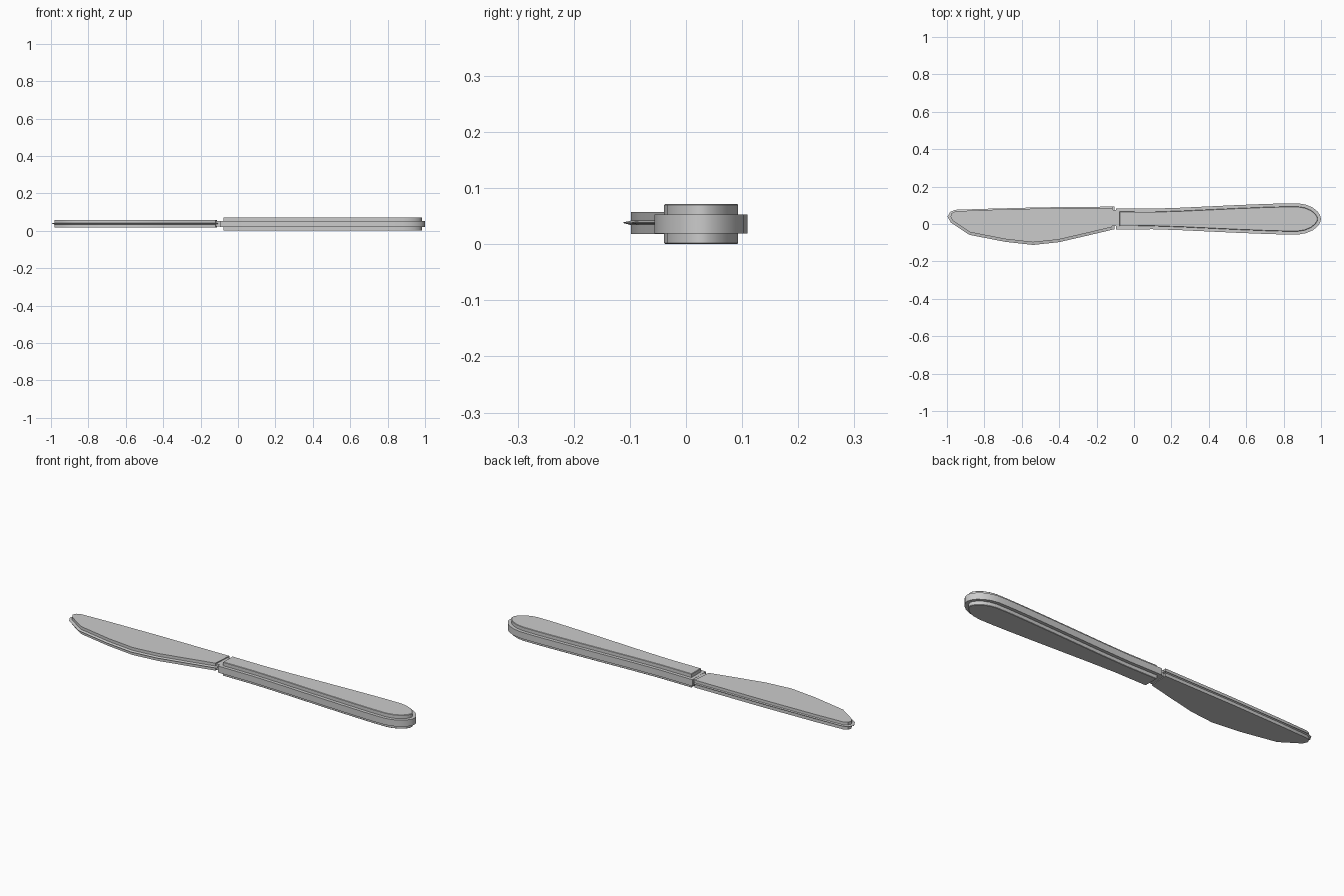
import bpy, bmesh
from mathutils import Vector

if "Cube" in bpy.data.objects:
    bpy.data.objects.remove(bpy.data.objects["Cube"])


def inset_loop(pts, amounts):
    # pts run counter-clockwise; move every point inward by its own amount
    out, n = [], len(pts)
    for i, p in enumerate(pts):
        p = Vector(p)
        a = (p - Vector(pts[i - 1])).normalized()
        b = (Vector(pts[(i + 1) % n]) - p).normalized()
        na, nb = Vector((-a.y, a.x)), Vector((-b.y, b.x))
        m = (na + nb).normalized()
        out.append(p + m * (amounts[i] / max(m.dot(na), 0.6)))
    return out


def stepped_slab(name, outline, amounts, levels, angle=0.6):
    # levels: (inset factor, z) from the underside to the top
    bm = bmesh.new()
    rings = []
    for f, z in levels:
        loop = inset_loop(outline, [a * f for a in amounts])
        rings.append([bm.verts.new((p.x, p.y, z)) for p in loop])
    n = len(outline)
    for lo, hi in zip(rings, rings[1:]):
        for i in range(n):
            j = (i + 1) % n
            bm.faces.new((lo[i], lo[j], hi[j], hi[i]))
    bm.faces.new(rings[0][::-1])
    bm.faces.new(rings[-1])
    bmesh.ops.recalc_face_normals(bm, faces=bm.faces)
    me = bpy.data.meshes.new(name)
    bm.to_mesh(me)
    bm.free()
    ob = bpy.data.objects.new(name, me)
    bpy.context.collection.objects.link(ob)
    bpy.context.view_layer.objects.active = ob
    ob.select_set(True)
    bpy.ops.object.shade_smooth_by_angle(angle=angle)
    ob.select_set(False)
    return ob


# handle: mirrored half-width profile, full-thickness core with a side band
MID = 0.027
half = [(-0.095, 0.056), (0.10, 0.055), (0.25, 0.060), (0.40, 0.067),
        (0.55, 0.074), (0.70, 0.080), (0.80, 0.083), (0.88, 0.083),
        (0.92, 0.076), (0.955, 0.061), (0.98, 0.041), (0.995, 0.020)]
handle = [(x, MID - w) for x, w in half] + [(1.0, MID)]
handle += [(x, MID + w) for x, w in reversed(half)]
stepped_slab("handle", handle, [0.017] * len(handle),
             [(1.12, 0.0), (1, 0.002), (1, 0.019), (0, 0.019), (0, 0.053),
              (1, 0.053), (1, 0.070), (1.12, 0.072)])

# blade: straight spine, bellied cutting edge, thin rim round a thicker body
edge = [(-0.997, 0.04), (-0.98, 0.008), (-0.88, -0.058), (-0.69, -0.095),
        (-0.54, -0.112), (-0.40, -0.097), (-0.24, -0.060), (-0.105, -0.028)]
spine = [(-0.105, 0.093), (-0.50, 0.089), (-0.80, 0.081), (-0.955, 0.076),
         (-0.982, 0.066)]
rim = [0.014] * len(edge) + [0.006] * 3 + [0.008, 0.010]
stepped_slab("blade", edge + spine, rim,
             [(1, 0.018), (1, 0.034), (0, 0.0378), (0, 0.0388),
              (1, 0.042), (1, 0.057)])

# neck joining blade and handle
neck = [(-0.125, -0.012), (-0.07, -0.012), (-0.07, 0.075), (-0.125, 0.075)]
stepped_slab("neck", neck, [0] * 4, [(0, 0.022), (0, 0.052)])
# tip of the rim reaches the end of the knife
bpy.data.objects["blade"].data.update()
